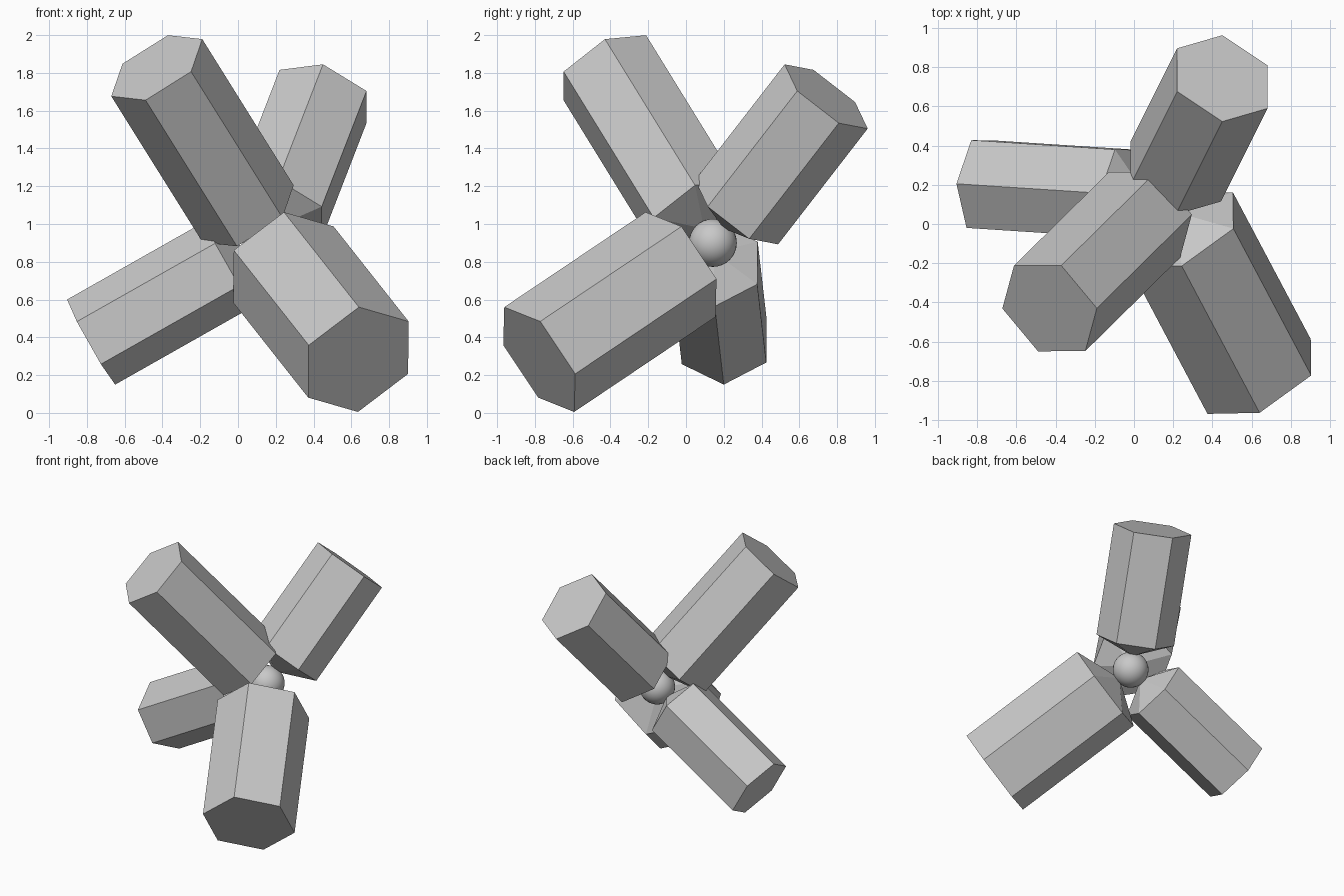
import bpy, bmesh
from math import cos, sin, tau
from mathutils import Vector, Matrix

if "Cube" in bpy.data.objects:
    bpy.data.objects.remove(bpy.data.objects["Cube"], do_unlink=True)

grey = bpy.data.materials.new("light_grey")
grey.use_nodes = True
GREY = (0.58, 0.58, 0.58, 1)
grey.diffuse_color = GREY
grey.node_tree.nodes["Principled BSDF"].inputs["Base Color"].default_value = GREY

HUB = Vector((0.15, 0.142, 0.90))
POINT = 0.10    # distance from the hub to each arm's blunt inner point


def add_object(name, bm):
    mesh = bpy.data.meshes.new(name)
    bm.to_mesh(mesh)
    bm.free()
    mesh.materials.append(grey)
    bpy.context.collection.objects.link(bpy.data.objects.new(name, mesh))


def add_arm(name, tip, corner, shoulder):
    """Six-sided prism ending at tip, with a low pyramid facing the hub."""
    tip = Vector(tip)
    z = (tip - HUB).normalized()
    x = Vector(corner) - tip
    radius = x.length
    x = (x - z * x.dot(z)).normalized()
    y = z.cross(x)
    bm = bmesh.new()

    def ring(centre):
        return [bm.verts.new(centre + radius * (x * cos(tau * i / 6) + y * sin(tau * i / 6)))
                for i in range(6)]

    outer, inner = ring(tip), ring(HUB + z * shoulder)
    point = bm.verts.new(HUB + z * POINT)
    bm.faces.new(outer)
    for i in range(6):
        j = (i + 1) % 6
        bm.faces.new((outer[i], inner[i], inner[j], outer[j]))
        bm.faces.new((inner[i], point, inner[j]))
    bmesh.ops.recalc_face_normals(bm, faces=bm.faces)
    add_object(name, bm)


# Four arms: end centre, one end corner, shoulder distance from the hub
add_arm("upper_front_arm", (-0.43, -0.43, 1.8275), (-0.67, -0.43, 1.675), 0.205)
add_arm("lower_front_arm", (0.6375, -0.777, 0.2825), (0.64, -0.962, 0.56), 0.225)
add_arm("upper_back_arm", (0.45, 0.742, 1.675), (0.45, 0.522, 1.845), 0.215)
add_arm("lower_side_arm", (-0.7775, 0.2025, 0.375), (-0.905, 0.205, 0.60), 0.225)

# Central ball
bm = bmesh.new()
bmesh.ops.create_uvsphere(bm, u_segments=32, v_segments=16, radius=0.127,
                          matrix=Matrix.Translation(HUB))
for f in bm.faces:
    f.smooth = True
add_object("hub_ball", bm)
